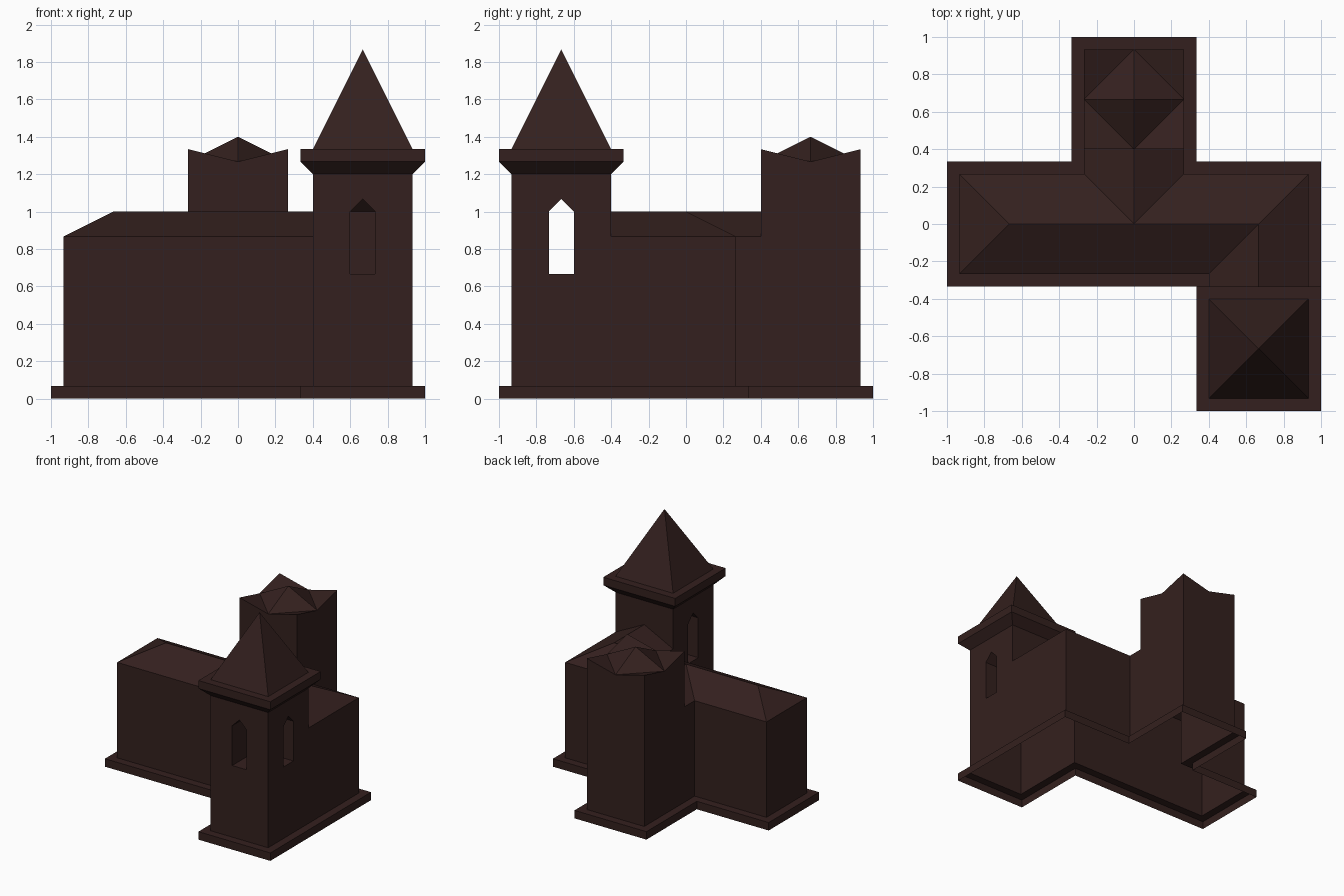
import bpy, bmesh
from mathutils import Vector

if "Cube" in bpy.data.objects:
    bpy.data.objects.remove(bpy.data.objects["Cube"])

U = 1 / 15                      # building module
N, T, R, W = 4 * U, 6 * U, 10 * U, 14 * U
PLINTH, EAVE, RIDGE = U, 13 * U, 1.0

mat = bpy.data.materials.new("dark_brown")
mat.diffuse_color = (0.034, 0.0144, 0.013, 1)
mat.use_nodes = True
mat.node_tree.nodes["Principled BSDF"].inputs["Base Color"].default_value = mat.diffuse_color


def make(name, faces, centre=None, inward=False):
    """Mesh from faces; each face is turned away from (or towards) centre."""
    bm = bmesh.new()
    for pts in faces:
        f = bm.faces.new([bm.verts.new(p) for p in pts])
        f.normal_update()
        if centre is not None:
            side = f.normal.dot(f.calc_center_median() - Vector(centre))
            if (side < 0) != inward:
                f.normal_flip()
    bmesh.ops.remove_doubles(bm, verts=bm.verts, dist=1e-4)
    me = bpy.data.meshes.new(name)
    bm.to_mesh(me)
    bm.free()
    me.materials.append(mat)
    ob = bpy.data.objects.new(name, me)
    bpy.context.collection.objects.link(ob)


def outline(d, z):
    """Ground plan inset by d at height z, counter-clockwise."""
    a, b, c = 1 - d, 5 * U - d, 5 * U + d
    return [(x, y, z) for x, y in
            [(-a, -b), (c, -b), (c, -a), (a, -a), (a, b),
             (b, b), (b, a), (-b, a), (-b, b), (-a, b)]]


def skin(lo, hi, skip=()):
    n = len(lo)
    return [[lo[i], lo[(i + 1) % n], hi[(i + 1) % n], hi[i]]
            for i in range(n) if i not in skip]


def turned(cx, cy, k):
    """Local (outward, sideways, z) to world, turned k quarter turns."""
    c, s = [(1, 0), (0, 1), (-1, 0), (0, -1)][k]
    return lambda u, v, z: (cx + u * c - v * s, cy + u * s + v * c, z)


# Plinth with top ledge, open underneath
make("plinth", skin(outline(0, 0), outline(0, PLINTH))
     + skin(outline(0, PLINTH), outline(U, PLINTH)))

# Main walls; the bell tower supplies its own
walls = skin(outline(U, PLINTH), outline(U, EAVE), skip=(1, 2, 3))
for x, y0, y1 in [(T, -N, -T), (W, -T, N)]:
    walls.append([(x, y0, PLINTH), (x, y1, PLINTH), (x, y1, EAVE), (x, y0, EAVE)])
make("main_walls", walls)


# Hipped roof: e = eave point, r = ridge point
def e(x, y):
    return (x, y, EAVE)


def r(x, y):
    return (x, y, RIDGE)


make("main_roof", [
    [e(-W, -N), r(-R, 0), e(-W, N)],
    [e(-W, -N), e(T, -N), r(R, 0), r(0, 0), r(-R, 0)],
    [e(T, -N), e(T, -T), r(R, -T), r(R, 0)],
    [r(R, -T), e(W, -T), e(W, N), r(R, 0)],
    [e(W, N), e(N, N), r(0, 0), r(R, 0)],
    [e(-N, N), e(-W, N), r(-R, 0), r(0, 0)],
    [e(N, N), e(N, T), r(0, T), r(0, 0)],
    [e(-N, N), e(-N, T), r(0, T), r(0, 0)],
], centre=(0, 0, -5))

# Back tower with dipped edges and a small pyramid cap
CORNER, DIP, PEAK = 20 * U, 19 * U, 21 * U
faces = []
for k in range(4):
    P, Q = turned(0, R, k), turned(0, R, (k + 1) % 4)
    foot = [P(0 + N, 0, RIDGE)] if k == 3 else []
    faces.append([P(N, -N, EAVE)] + foot
                 + [P(N, N, EAVE), P(N, N, CORNER), P(N, 0, DIP), P(N, -N, CORNER)])
    faces.append([P(N, 0, DIP), Q(N, 0, DIP), (0, R, PEAK)])
    faces.append([P(N, 0, DIP), P(N, N, CORNER), Q(N, 0, DIP)])
make("back_tower", faces, centre=(0, R, 0.5))

# Bell tower: pointed windows on three sides, plain wall over the roof
SILL, SPRING, POINT, TOP = 10 * U, 15 * U, 16 * U, 18 * U
faces, reveals = [], []
for k in range(4):
    P = turned(R, -R, k)
    if k == 1:
        faces.append([P(N, -N, EAVE), P(N, 0, RIDGE), P(N, N, EAVE),
                      P(N, N, TOP), P(N, -N, TOP)])
        # closed end of the window passage
        reveals.append([P(U, -U, SILL), P(U, U, SILL), P(U, U, SPRING), P(U, -U, SPRING)])
        reveals.append([P(U, -U, SPRING), P(U, U, SPRING), P(0, 0, POINT)])
        continue
    for s in (-1, 1):
        faces.append([P(N, s * N, PLINTH), P(N, 0, PLINTH), P(N, 0, SILL),
                      P(N, s * U, SILL), P(N, s * U, SPRING), P(N, 0, POINT),
                      P(N, 0, TOP), P(N, s * N, TOP)])
        reveals.append([P(U, s * U, SILL), P(N, s * U, SILL),
                        P(N, s * U, SPRING), P(U, s * U, SPRING)])
        reveals.append([P(N, s * U, SPRING), P(U, s * U, SPRING),
                        P(0, 0, POINT), P(N, 0, POINT)])
    reveals.append([P(U, -U, SILL), P(N, -U, SILL), P(N, U, SILL), P(U, U, SILL)])
P = turned(R, -R, 0)
reveals.append([P(-U, -U, SILL), P(U, -U, SILL), P(U, U, SILL), P(-U, U, SILL)])
make("bell_tower", faces, centre=(R, -R, 0.9))
make("window_reveals", reveals, centre=(R, -R, 0.85), inward=True)


# Flared cornice and spire
def square(h, z):
    return [P(-h, -h, z), P(h, -h, z), P(h, h, z), P(-h, h, z)]


rings = [square(N, TOP), square(5 * U, 19 * U), square(5 * U, 20 * U), square(N, 20 * U)]
make("cornice", [f for lo, hi in zip(rings, rings[1:]) for f in skin(lo, hi)])
make("spire", [[rings[3][i], rings[3][(i + 1) % 4], (R, -R, 28 * U)] for i in range(4)])
